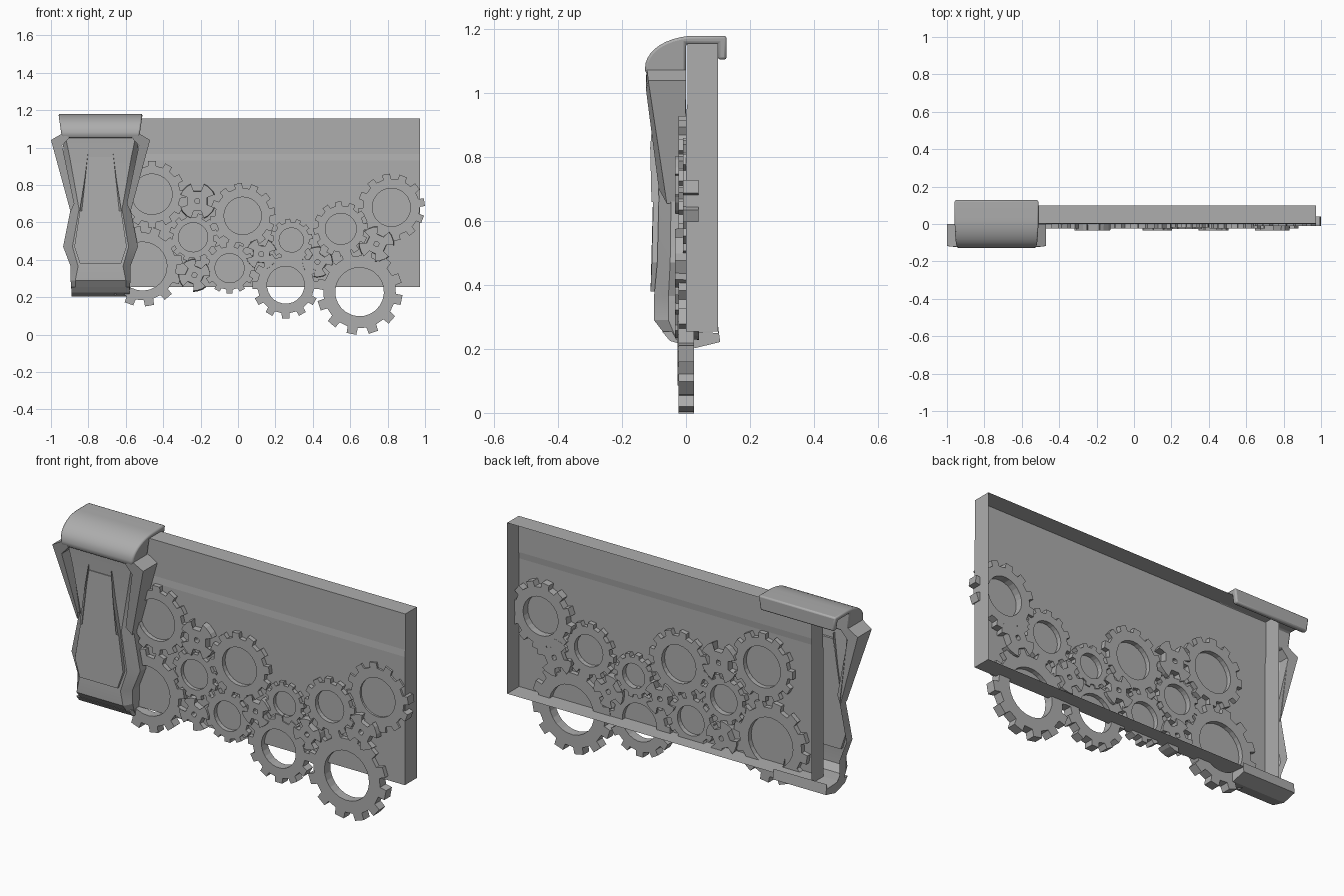
import bpy, bmesh, math
from math import cos, sin, pi, radians

if "Cube" in bpy.data.objects:
    bpy.data.objects.remove(bpy.data.objects["Cube"])

CX = -0.735  # centre line of the post
GREY = bpy.data.materials.new("dark_grey")
GREY.diffuse_color = (.42, .42, .42, 1)
GREY.use_nodes = True
GREY.node_tree.nodes["Principled BSDF"].inputs["Base Color"].default_value = GREY.diffuse_color


def make(name, verts, faces, smooth=None):
    me = bpy.data.meshes.new(name)
    me.from_pydata(verts, [], faces)
    me.materials.append(GREY)
    bm = bmesh.new()
    bm.from_mesh(me)
    bmesh.ops.recalc_face_normals(bm, faces=bm.faces)
    bm.to_mesh(me)
    bm.free()
    ob = bpy.data.objects.new(name, me)
    bpy.context.collection.objects.link(ob)
    if smooth:
        bpy.context.view_layer.objects.active = ob
        ob.select_set(True)
        bpy.ops.object.shade_smooth_by_angle(angle=radians(smooth))
        ob.select_set(False)
    return ob


def prism(name, pts, smooth=None):
    """pts: (x, z, front y, back y) outline extruded along y."""
    n = len(pts)
    v = [(x, f, z) for x, z, f, b in pts] + [(x, b, z) for x, z, f, b in pts]
    faces = [list(range(n)), list(range(n, 2 * n))]
    faces += [(i, (i + 1) % n, (i + 1) % n + n, i + n) for i in range(n)]
    return make(name, v, faces, smooth)


def gear(name, x, z, r_tip, r_root, r_hole, teeth, yf, yb, phase, shape, grow=1):
    """Toothed ring; shape lists (fraction of pitch, at tip?); grow widens the back."""
    k = len(shape)
    n = teeth * k
    v = []
    for y, g in ((yf, 1), (yb, grow)):
        for hole in (False, True):
            for i in range(n):
                t, tip = shape[i % k]
                a = radians(phase) + 2 * pi * (i // k + t) / teeth
                r = r_hole if hole else g * (r_tip if tip else r_root)
                v.append((x + r * cos(a), y, z + r * sin(a)))
    faces = []
    for i in range(n):
        j = (i + 1) % n
        for p, q in ((0, n), (2 * n, 3 * n), (0, 2 * n), (n, 3 * n)):
            faces.append((p + i, p + j, q + j, q + i))
    return make(name, v, faces)


# open-backed panel with a shallow sloped step across the front
prof = [(.1, .255), (0, .255), (0, .93), (.004, .965), (.004, 1.155), (.1, 1.155)]
n = len(prof)
v = [(x, y, z) for x in (-.80, .972) for y, z in prof]
faces = [(i, i + 1, i + 1 + n, i + n) for i in range(n - 1)]
faces += [list(range(n)), list(range(n, 2 * n))]
make("panel", v, faces)

# ring gears: x, z, tip radius, hole radius, y offset, phase
rings = [
    (-.46, .75, .18, .108, 0, 0), (-.51, .365, .215, .13, 0, 10),
    (-.24, .52, .13, .078, .004, 12), (.025, .635, .175, .1, 0, 8),
    (-.045, .355, .137, .078, 0, 0), (.285, .505, .115, .065, .004, 10),
    (.255, .265, .18, .1, -.002, 0), (.55, .565, .147, .083, 0, 5),
    (.65, .228, .23, .13, 0, -11), (.82, .68, .18, .102, .014, 9)]
tooth = [(-.27, False), (-.22, True), (.22, True), (.27, False)]
for i, (x, z, r, h, y, ph) in enumerate(rings):
    gear(f"ring_gear_{i + 1}", x, z, r, r * .845, h, 12, y - .024, y + .025, ph, tooth)

# small pinions with four flared teeth
flare = [(-.17, False), (-.27, True), (-.12, True), (.12, True), (.27, True), (.17, False)]
for i, (x, z, r, ph) in enumerate([(-.217, .713, .096, 45), (-.233, .318, .084, 20),
                                   (.125, .43, .082, 40), (.425, .388, .08, 10),
                                   (.74, .484, .092, 20)]):
    gear(f"pinion_{i + 1}", x, z, r, r * .62, .014, 4, -.034, .04, ph, flare, 1.07)

# post shell, open at the back: z, side width, front width, front y, back y
rows = [(1.07, .205, .19, -.10, 0), (.95, .195, .165, -.092, 0),
        (.67, .16, .115, -.085, 0), (.47, .20, .15, -.09, 0),
        (.365, .16, .12, -.10, 0), (.29, .16, .135, -.10, 0),
        (.225, .155, .135, -.05, .03)]
v, faces = [], []
for z, w, wf, yf, yb in rows:
    ym = yf * .55
    for s, y in ((-w, yb), (-w, ym), (-wf, yf), (wf, yf), (w, ym), (w, yb)):
        v.append((CX + s, y, z))
for r in range(len(rows) - 1):
    for i in range(5):
        a = r * 6 + i
        faces.append((a, a + 1, a + 7, a + 6))
make("post_shell", v, faces, 20)


def side_profile(name, pts, width, smooth):
    """pts: (y, z) outline extruded along x with width(z)."""
    m = len(pts)
    vs = [(CX + s * width(z), y, z) for s in (-1, 1) for y, z in pts]
    fs = [list(range(m)), list(range(m, 2 * m))]
    fs += [(i, (i + 1) % m, (i + 1) % m + m, i + m) for i in range(m)]
    return make(name, vs, fs, smooth)


# rounded cap hooked over the top edge
arc = [(.03 - .158 * sin(t), 1.08 + .10 * cos(t))
       for t in [pi / 2 * k / 10 for k in range(10, -1, -1)]]
cap = [(0, 1.05), (-.118, 1.05), (-.128, 1.07)] + arc + [
    (.127, 1.18), (.127, 1.105), (.1, 1.105), (.1, 1.155), (0, 1.155)]
ob = side_profile("post_cap", cap, lambda z: .205 + .02 * (z - 1.04) / .14, 35)
bev = ob.modifiers.new("soft_edges", 'BEVEL')
bev.width = .008
bev.segments = 2
bev.limit_method = 'ANGLE'
bev.angle_limit = radians(50)

# foot hooked under the bottom edge
side_profile("post_foot", [(0, .255), (-.075, .255), (-.05, .225), (.03, .203), (.107, .222),
                           (.1, .275), (.1, .25)], lambda z: .155, None)

for s, side in ((-1, "left"), (1, "right")):
    # tapering wing beside the cap
    wing = [(.165, 1.055, -.125, 0), (.205, 1.075, -.122, 0), (.265, 1.04, -.118, 0),
            (.16, .655, -.06, -.005), (.14, .70, -.085, -.01), (.205, 1.01, -.125, 0)]
    prism("wing_" + side, [(CX + s * x, z, f, b) for x, z, f, b in wing])
    # thin pointed fin along the front plate's upper edge
    fin = [(.066, .98, -.10, -.08), (.085, .83, -.112, -.08), (.112, .66, -.108, -.08),
           (.10, .66, -.108, -.08)]
    prism("fin_" + side, [(CX + s * x, z, f, b) for x, z, f, b in fin])

# raised tapering front plate
half = [(.066, .95, -.096), (.14, .47, -.107), (.11, .38, -.111)]
pts = [(CX + x, z, f, -.08) for x, z, f in half]
pts += [(CX - x, z, f, -.08) for x, z, f in reversed(half)]
prism("front_plate", pts)
